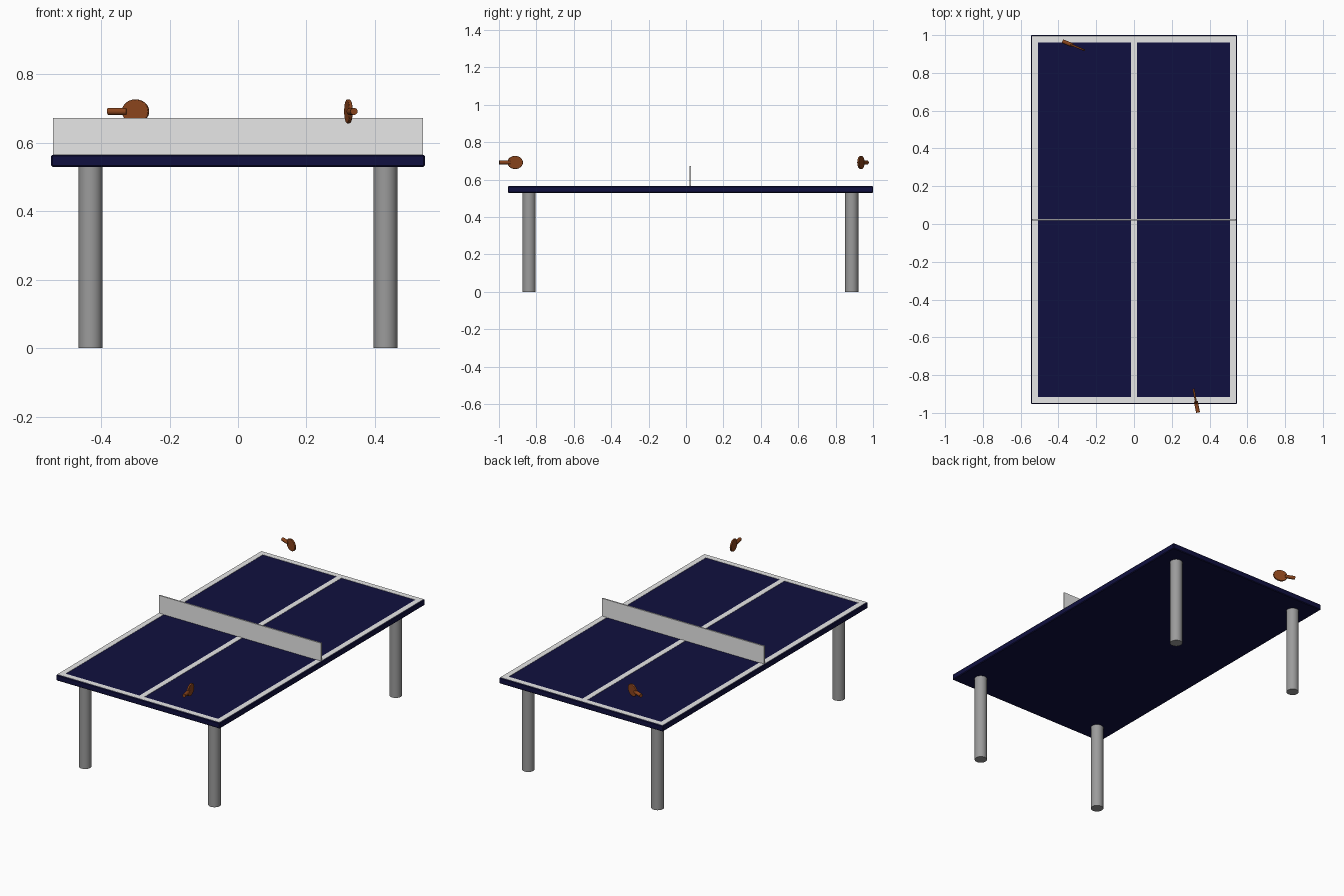
import bpy
import math
from mathutils import Matrix, Vector

old = bpy.data.objects.get("Cube")
if old:
    bpy.data.objects.remove(old, do_unlink=True)


def material(name, rgb):
    mat = bpy.data.materials.new(name)
    mat.use_nodes = True
    mat.diffuse_color = (*rgb, 1)
    mat.node_tree.nodes["Principled BSDF"].inputs["Base Color"].default_value = (*rgb, 1)
    return mat


NAVY = material("navy paint", (0.005, 0.005, 0.05))
WHITE = material("off white", (0.8, 0.8, 0.8))
GREY = material("leg grey", (0.33, 0.33, 0.33))
BROWN = material("bat brown", (0.26, 0.06, 0.012))


def box(name, low, high, mat, bevel=0):
    low, high = Vector(low), Vector(high)
    bpy.ops.mesh.primitive_cube_add(size=1)
    obj = bpy.context.object
    obj.name = name
    obj.data.transform(Matrix.Translation((low + high) / 2) @ Matrix.Diagonal((*(high - low), 1)))
    obj.data.materials.append(mat)
    if bevel:
        mod = obj.modifiers.new("edge", "BEVEL")
        mod.width, mod.segments = bevel, 1
    return obj


def cylinder(name, matrix, mat, sides=32):
    """Unit cylinder (radius 1, height 1) placed by a matrix."""
    bpy.ops.mesh.primitive_cylinder_add(vertices=sides, radius=1, depth=1)
    obj = bpy.context.object
    obj.name = name
    obj.data.transform(matrix)
    obj.data.materials.append(mat)
    bpy.ops.object.shade_smooth_by_angle(angle=math.radians(40))
    return obj


# Table top
MID_Y = 0.0235
HALF_X, HALF_Y = 0.546, 0.9765
TOP, UNDER = 0.565, 0.53
box("table_top", (-HALF_X, MID_Y - HALF_Y, UNDER), (HALF_X, MID_Y + HALF_Y, TOP), NAVY, 0.004)

# Painted border and centre line
EDGE, WIDTH, PAINT = 0.005, 0.033, 0.0015
out_x, out_y = HALF_X - EDGE, HALF_Y - EDGE
in_x, in_y = out_x - WIDTH, out_y - WIDTH


def stripe(name, x0, x1, y0, y1):
    box(name, (x0, MID_Y + y0, TOP - PAINT), (x1, MID_Y + y1, TOP + PAINT), WHITE)


stripe("centre_line", -0.016, 0.016, -in_y, in_y)
stripe("left_line", in_x, out_x, -in_y, in_y)
stripe("right_line", -out_x, -in_x, -in_y, in_y)
stripe("front_line", -out_x, out_x, -out_y, -in_y)
stripe("back_line", -out_x, out_x, in_y, out_y)

# Net
box("net", (-0.54, MID_Y - 0.004, TOP), (0.54, MID_Y + 0.004, 0.673), WHITE)

# Legs
for side, sx in (("left", 1), ("right", -1)):
    for end, sy in (("front", -1), ("back", 1)):
        place = Matrix.Translation((sx * 0.431, MID_Y + sy * 0.8625, UNDER / 2))
        cylinder(f"{end}_{side}_leg", place @ Matrix.Diagonal((0.035, 0.035, UNDER, 1)), GREY)


# Bats: each lies along its local x, blade upright, handle end at the origin
def bat(name, start, direction):
    angle = math.atan2(direction[1], direction[0])
    frame = Matrix.Translation(start) @ Matrix.Rotation(angle, 4, "Z")
    along = Matrix.Rotation(math.pi / 2, 4, "Y")
    upright = Matrix.Rotation(math.pi / 2, 4, "X")
    cylinder(name + "_handle",
             frame @ Matrix.Translation((0.03, 0, 0)) @ along @ Matrix.Diagonal((0.0105, 0.0105, 0.06, 1)),
             BROWN, 20)
    blade = cylinder(name + "_blade",
                     frame @ Matrix.Translation((0.086, 0, 0)) @ upright
                     @ Matrix.Diagonal((0.042, 0.035, 0.01, 1)), BROWN, 32)
    mod = blade.modifiers.new("rim", "BEVEL")
    mod.width, mod.segments = 0.002, 2


bat("back_bat", (-0.379, 0.968, 0.692), (0.925, -0.38))
bat("front_bat", (0.339, -0.998, 0.692), (-0.19, 0.98))
